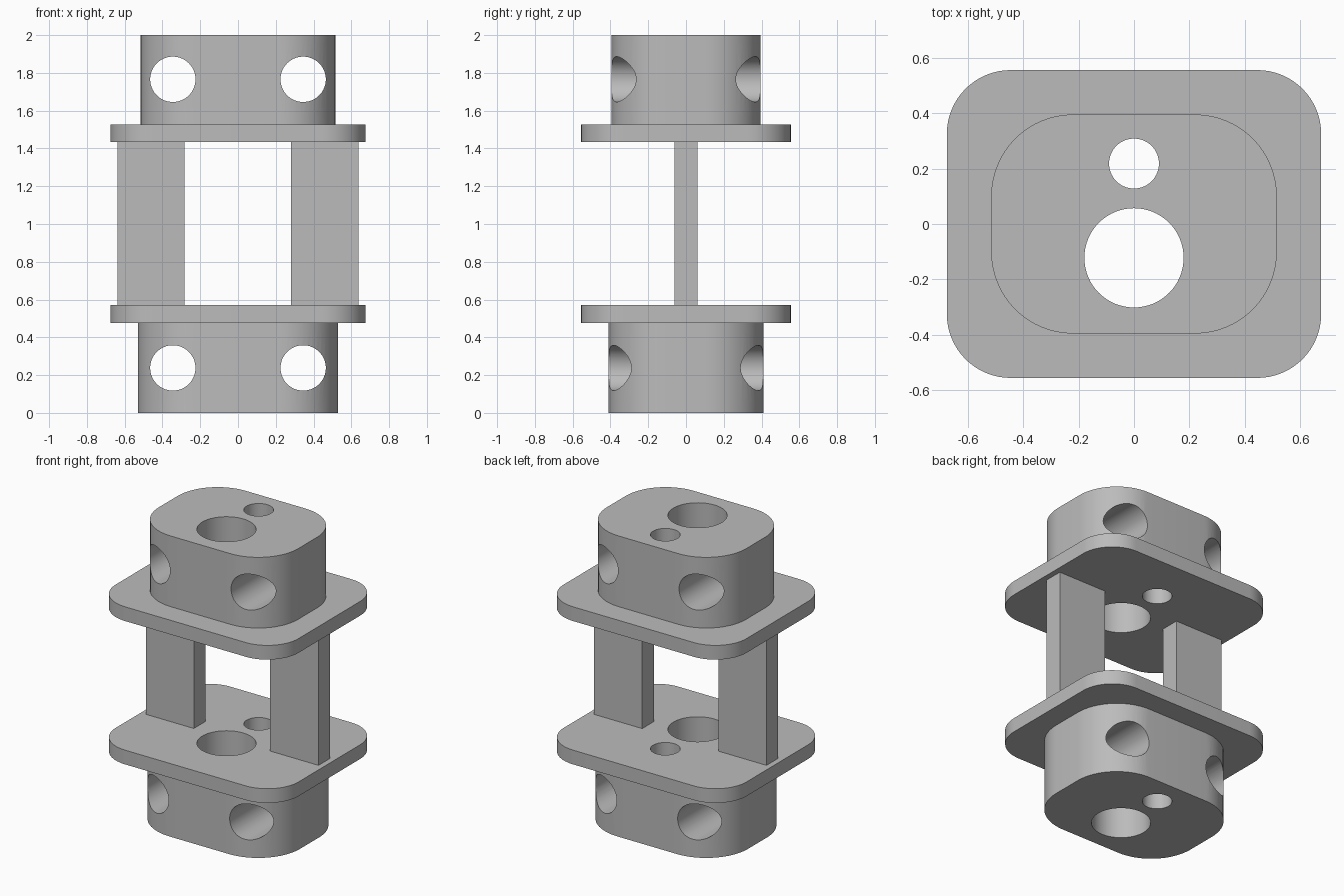
import bpy, bmesh, math
from mathutils import Matrix

cube = bpy.data.objects.get("Cube")
if cube:
    bpy.data.objects.remove(cube, do_unlink=True)

grey = bpy.data.materials.new("plain grey")
grey.use_nodes = True
COLOUR = (0.5, 0.5, 0.5, 1)
grey.diffuse_color = COLOUR
grey.node_tree.nodes["Principled BSDF"].inputs["Base Color"].default_value = COLOUR


def add_object(name, bm):
    bmesh.ops.recalc_face_normals(bm, faces=bm.faces)
    mesh = bpy.data.meshes.new(name)
    bm.to_mesh(mesh)
    bm.free()
    mesh.materials.append(grey)
    obj = bpy.data.objects.new(name, mesh)
    bpy.context.collection.objects.link(obj)
    return obj


def rounded_slab(name, half_x, half_y, radius, z0, z1, steps=16):
    """Rounded rectangle extruded from z0 to z1."""
    bm = bmesh.new()
    ring = []
    for corner, (sx, sy) in enumerate([(1, 1), (-1, 1), (-1, -1), (1, -1)]):
        for i in range(steps + 1):
            a = (corner + i / steps) * math.pi / 2
            ring.append(bm.verts.new((sx * (half_x - radius) + radius * math.cos(a),
                                      sy * (half_y - radius) + radius * math.sin(a), z0)))
    base = bm.faces.new(ring)
    top = bmesh.ops.extrude_face_region(bm, geom=[base])["geom"]
    bmesh.ops.translate(bm, vec=(0, 0, z1 - z0),
                        verts=[g for g in top if isinstance(g, bmesh.types.BMVert)])
    return add_object(name, bm)


def box(name, x0, x1, half_y, z0, z1):
    bm = bmesh.new()
    bmesh.ops.create_cube(bm, size=1)
    bmesh.ops.scale(bm, vec=(x1 - x0, 2 * half_y, z1 - z0), verts=bm.verts)
    bmesh.ops.translate(bm, vec=((x0 + x1) / 2, 0, (z0 + z1) / 2), verts=bm.verts)
    return add_object(name, bm)


def drill(obj, centre, radius, axis):
    """Cut a through hole along z or y."""
    bm = bmesh.new()
    turn = Matrix.Rotation(math.pi / 2, 4, "X") if axis == "Y" else Matrix()
    bmesh.ops.create_cone(bm, cap_ends=True, segments=64, radius1=radius, radius2=radius,
                          depth=6, matrix=Matrix.Translation(centre) @ turn)
    cutter = add_object("hole_cutter", bm)
    cutter.hide_render = True
    mod = obj.modifiers.new("hole", "BOOLEAN")
    mod.operation = "DIFFERENCE"
    mod.solver = "EXACT"
    mod.object = cutter
    bpy.context.view_layer.objects.active = obj
    bpy.ops.object.modifier_apply(modifier=mod.name)
    bpy.data.objects.remove(cutter, do_unlink=True)


# End blocks and the flanges they sit on
blocks = [rounded_slab("lower_block", 0.53, 0.41, 0.31, 0, 0.476),
          rounded_slab("upper_block", 0.515, 0.395, 0.295, 1.528, 2)]
flanges = [rounded_slab("lower_flange", 0.675, 0.555, 0.23, 0.476, 0.571),
           rounded_slab("upper_flange", 0.675, 0.555, 0.23, 1.433, 1.528)]

# Vertical bores through everything
for part in blocks + flanges:
    drill(part, (0, -0.122, 1), 0.179, "Z")
    drill(part, (0, 0.218, 1), 0.09, "Z")

# Cross holes through the blocks, front to back
for block, z in zip(blocks, (0.238, 1.766)):
    for side in (-1, 1):
        drill(block, (side * 0.345, 0, z), 0.12, "Y")

# Two posts between the flanges
box("left_post", 0.28, 0.638, 0.062, 0.571, 1.433)
box("right_post", -0.638, -0.283, 0.062, 0.571, 1.433)

# Smooth curved walls, crisp edges
for part in blocks + flanges:
    bpy.ops.object.select_all(action="DESELECT")
    part.select_set(True)
    bpy.context.view_layer.objects.active = part
    bpy.ops.object.shade_smooth_by_angle(angle=math.radians(30))
